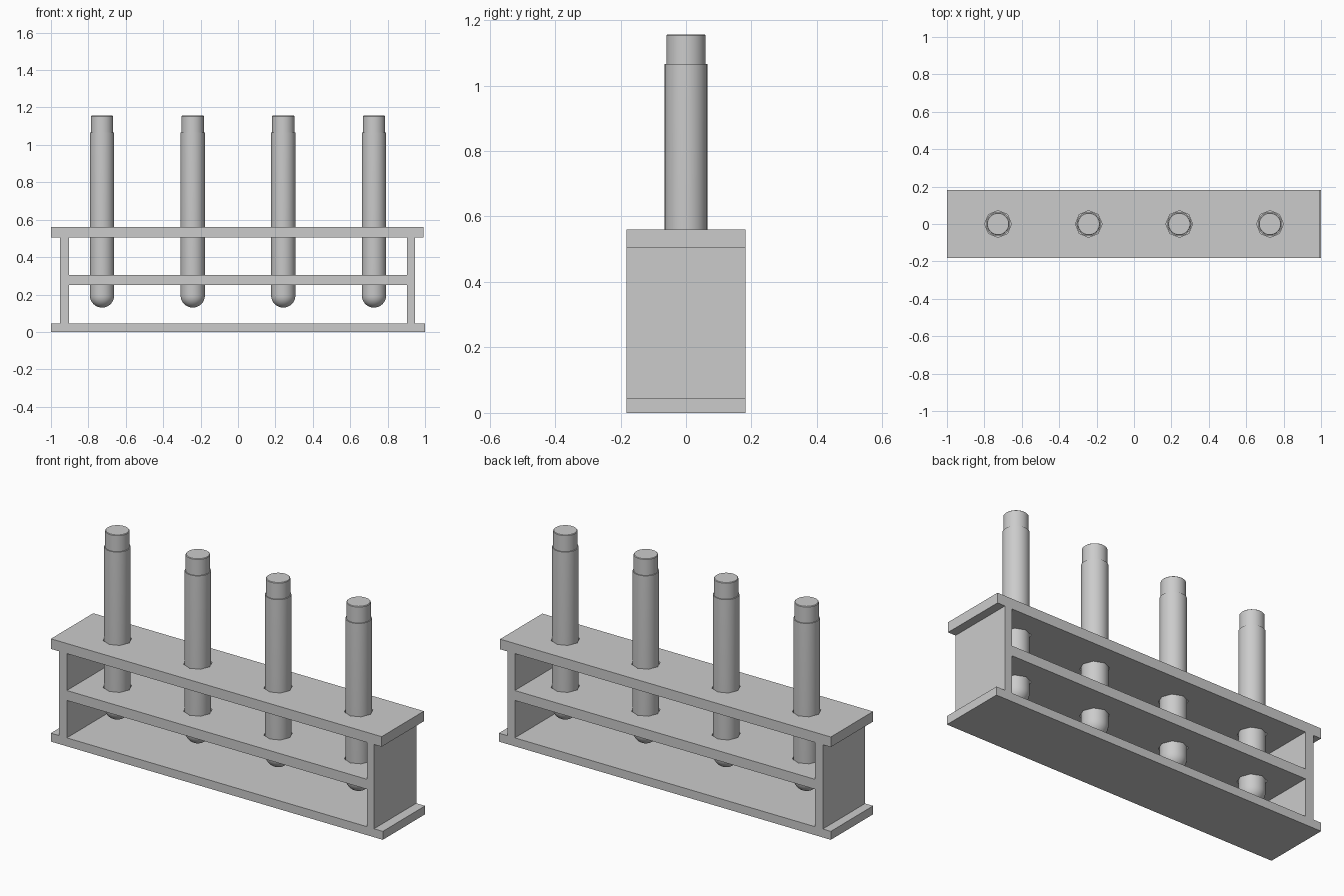
import bpy
import bmesh
import math
from mathutils import Matrix

cube = bpy.data.objects.get("Cube")
if cube:
    bpy.data.objects.remove(cube, do_unlink=True)

grey = bpy.data.materials.new("light_grey")
grey.use_nodes = True
COLOUR = (0.6, 0.6, 0.6, 1)
grey.diffuse_color = COLOUR
grey.node_tree.nodes["Principled BSDF"].inputs["Base Color"].default_value = COLOUR

DEPTH = 0.182
TUBE_X = [-0.727, -0.242, 0.242, 0.727]
TUBE_R, HOLE_R = 0.065, 0.0715


def finish(bm, name):
    bmesh.ops.recalc_face_normals(bm, faces=bm.faces)
    mesh = bpy.data.meshes.new(name)
    bm.to_mesh(mesh)
    bm.free()
    mesh.materials.append(grey)
    obj = bpy.data.objects.new(name, mesh)
    bpy.context.collection.objects.link(obj)
    return obj


def board(name, x0, x1, z0, z1):
    bm = bmesh.new()
    size = Matrix.Diagonal((x1 - x0, 2 * DEPTH, z1 - z0, 1))
    place = Matrix.Translation(((x0 + x1) / 2, 0, (z0 + z1) / 2))
    bmesh.ops.create_cube(bm, size=1, matrix=place @ size)
    return finish(bm, name)


def lathe(name, profile, x, steps=32):
    bm = bmesh.new()
    verts = [bm.verts.new((r, 0, z)) for r, z in profile]
    edges = [bm.edges.new(pair) for pair in zip(verts, verts[1:])]
    bmesh.ops.spin(bm, geom=verts + edges, cent=(0, 0, 0), axis=(0, 0, 1),
                   angle=2 * math.pi, steps=steps)
    bmesh.ops.remove_doubles(bm, verts=bm.verts, dist=0.0001)
    obj = finish(bm, name)
    obj.location.x = x
    bpy.ops.object.select_all(action='DESELECT')
    obj.select_set(True)
    bpy.context.view_layer.objects.active = obj
    bpy.ops.object.shade_smooth_by_angle(angle=math.radians(35))
    return obj


# Rack boards and uprights
board("base_board", -1, 1, 0, 0.046)
top = board("top_shelf", -1, 0.993, 0.505, 0.56)
middle = board("middle_shelf", -0.904, 0.904, 0.25, 0.304)
board("right_upright", -0.952, -0.904, 0.046, 0.505)
board("left_upright", 0.904, 0.947, 0.046, 0.505)

# Eight-sided holes through both shelves
bm = bmesh.new()
for x in TUBE_X:
    bmesh.ops.create_cone(bm, cap_ends=True, segments=8, radius1=HOLE_R,
                          radius2=HOLE_R, depth=1,
                          matrix=Matrix.Translation((x, 0, 0.4)))
cutter = finish(bm, "hole_cutter")
cutter.hide_render = True
cutter.hide_set(True)
for shelf in (top, middle):
    mod = shelf.modifiers.new("holes", 'BOOLEAN')
    mod.operation = 'DIFFERENCE'
    mod.solver = 'EXACT'
    mod.object = cutter
    bpy.context.view_layer.objects.active = shelf
    bpy.ops.object.modifier_apply(modifier=mod.name)
bpy.data.objects.remove(cutter, do_unlink=True)

# Round-bottomed tubes with a stopper in each mouth
bottom, rim, stopper_top, stopper_r = 0.13, 1.066, 1.156, 0.06
arc = [(TUBE_R * math.sin(a), bottom + TUBE_R * (1 - math.cos(a)))
       for a in (i * math.pi / 16 for i in range(9))]
tube_profile = arc + [(TUBE_R, rim), (stopper_r, rim)]
stopper_profile = [(stopper_r, rim - 0.01), (stopper_r, stopper_top - 0.003),
                   (stopper_r - 0.003, stopper_top), (0, stopper_top)]
for i, x in enumerate(TUBE_X, 1):
    lathe(f"test_tube_{i}", tube_profile, x)
    lathe(f"stopper_{i}", stopper_profile, x)
